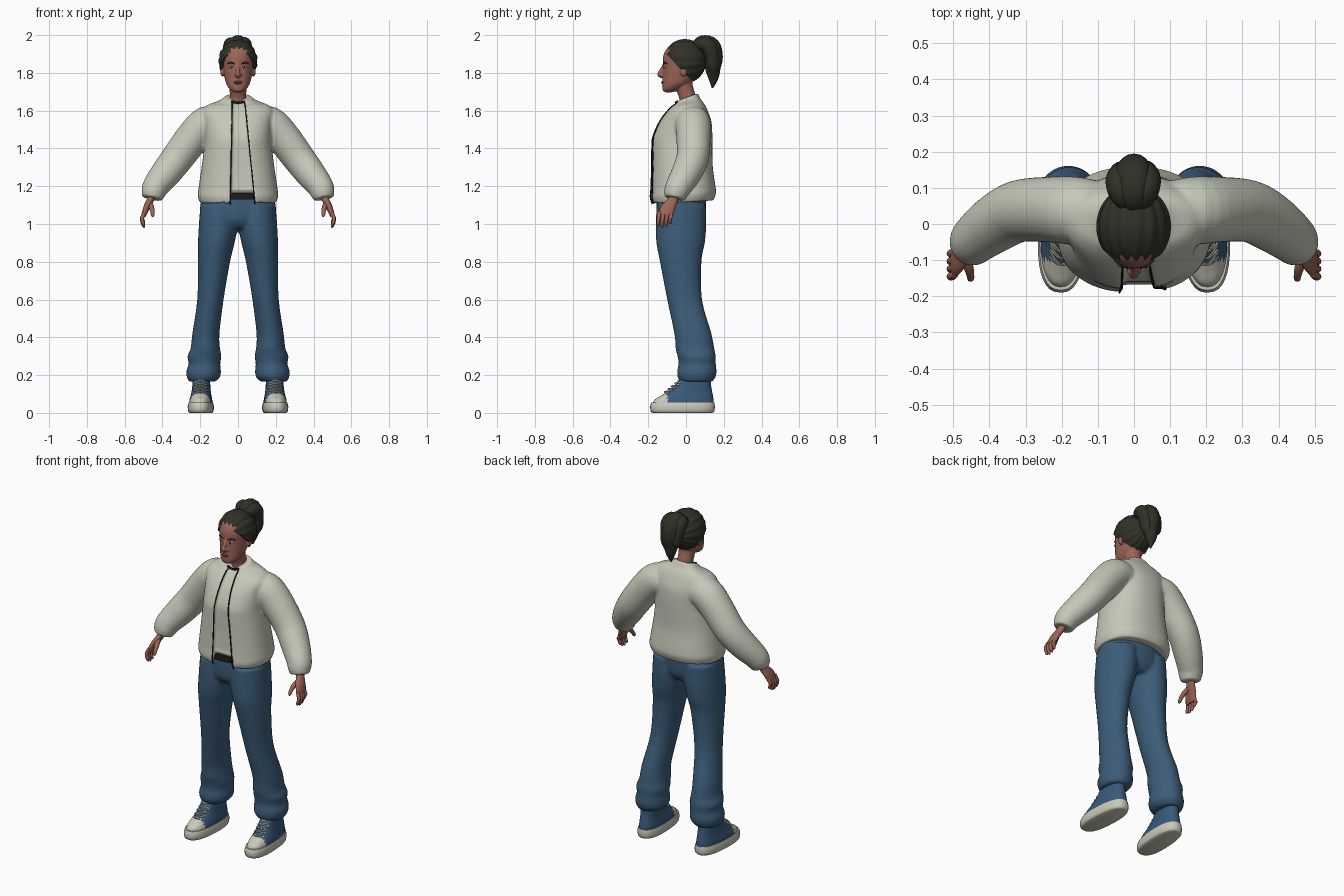
import bpy, bmesh, math
from mathutils import Vector, Matrix

old = bpy.data.objects.get("Cube")
if old:
    bpy.data.objects.remove(old, do_unlink=True)


def material(name, *rgb):
    m = bpy.data.materials.new(name)
    m.use_nodes = True
    m.diffuse_color = (*rgb, 1)
    bsdf = m.node_tree.nodes["Principled BSDF"]
    bsdf.inputs["Base Color"].default_value = (*rgb, 1)
    bsdf.inputs["Roughness"].default_value = 0.8
    return m


HAIR = material("dark hair", .03, .03, .021)
SKIN = material("skin", .34, .13, .095)
CLOTH = material("pale cloth", .56, .58, .48)
DENIM = material("blue denim", .045, .108, .19)
CANVAS = material("blue canvas", .04, .1, .19)
RUBBER = material("pale rubber", .58, .58, .49)
BLACK = material("black trim", .012, .012, .012)
WHITE = material("eye white", .6, .62, .65)
LIP = material("lips", .24, .075, .06)


# Shared helpers
def spline(rows, k=4):
    """Smooth interpolation through rows of parameters."""
    out = []
    for i in range(len(rows) - 1):
        a, b, c, d = (rows[max(0, min(len(rows) - 1, i + j))] for j in (-1, 0, 1, 2))
        for s in range(k):
            t = s / k
            out.append(tuple(q + .5 * t * (r - p + t * (2 * p - 5 * q + 4 * r - w
                       + t * (3 * (q - r) + w - p))) for p, q, r, w in zip(a, b, c, d)))
    return out + [tuple(rows[-1])]


def bridge(bm, rings):
    loops = [[bm.verts.new(p) for p in ring] for ring in rings]
    n = len(loops[0])
    for a, b in zip(loops, loops[1:]):
        for i in range(n):
            bm.faces.new((a[i], a[(i + 1) % n], b[(i + 1) % n], b[i]))
    bm.faces.new(loops[0][::-1])
    bm.faces.new(loops[-1])


def loft(bm, rows, n=28, cx=0, e=1, k=4):
    """Level sections: z, half width, front y, back y, centre x."""
    rings = []
    for z, rx, yf, yb, x in spline(rows, k):
        ring = []
        for i in range(n):
            a = math.tau * i / n
            s, c = math.sin(a), math.cos(a)
            ring.append((x + cx + rx * math.copysign(abs(s) ** e, s),
                         (yf + yb) / 2 - (yb - yf) / 2 * math.copysign(abs(c) ** e, c), z))
        rings.append(ring)
    bridge(bm, rings)


def tube(bm, rows, n=12, side=1, ref=(0, 1, 0), k=4):
    """Sections across a path: x, y, z, two radii."""
    rows = spline([(r[0] * side, *r[1:4], r[4] if len(r) > 4 else r[3]) for r in rows], k)
    rings = []
    for i, r in enumerate(rows):
        p = Vector(r[:3])
        t = Vector(rows[min(i + 1, len(rows) - 1)][:3]) - Vector(rows[max(i - 1, 0)][:3])
        u = Vector(ref).cross(t).normalized()
        v = t.cross(u).normalized()
        rings.append([p + u * r[3] * math.cos(math.tau * j / n)
                      + v * r[4] * math.sin(math.tau * j / n) for j in range(n)])
    bridge(bm, rings)


def ball(bm, loc, size):
    bmesh.ops.create_uvsphere(bm, u_segments=20, v_segments=12, radius=1,
                              matrix=Matrix.Translation(loc) @ Matrix.Diagonal((*size, 1)))


def finish(name, bm, *mats, rule=None, fuse=0, sharp=60):
    bmesh.ops.recalc_face_normals(bm, faces=bm.faces)
    for f in bm.faces:
        f.smooth = True
        if rule:
            f.material_index = rule(f.calc_center_median())
    me = bpy.data.meshes.new(name)
    bm.to_mesh(me)
    bm.free()
    me.set_sharp_from_angle(angle=math.radians(sharp))
    for m in mats:
        me.materials.append(m)
    ob = bpy.data.objects.new(name, me)
    bpy.context.collection.objects.link(ob)
    if fuse:
        mod = ob.modifiers.new("fuse", 'REMESH')
        mod.mode, mod.voxel_size, mod.use_smooth_shade = 'VOXEL', fuse, True
        mod = ob.modifiers.new("soften", 'SMOOTH')
        mod.factor, mod.iterations = .5, 4
    return ob


# Jeans: two legs fused with the hips
bm = bmesh.new()
leg = [(.165, .07, -.03, .14, .19), (.19, .088, -.045, .157, .183), (.22, .092, -.047, .162, .182),
       (.26, .084, -.04, .158, .178), (.3, .09, -.045, .158, .178), (.34, .078, -.055, .15, .173),
       (.42, .072, -.062, .135, .17), (.6, .07, -.1, .085, .146), (.8, .085, -.138, .082, .127),
       (.9, .097, -.157, .1, .115), (1, .104, -.16, .108, .103), (1.1, .1, -.155, .105, .1)]
for s in (1, -1):
    loft(bm, [(*r[:4], r[4] * s) for r in leg])
loft(bm, [(.975, .15, -.12, .07, 0), (1.03, .198, -.155, .102, 0), (1.15, .195, -.155, .108, 0)])
finish("jeans", bm, DENIM, fuse=.009)

# Belt
bm = bmesh.new()
loft(bm, [(1.13, .185, -.168, .11, 0), (1.165, .185, -.168, .11, 0)], k=1)
finish("belt", bm, BLACK)

# Jacket: body with the shirt panel set back between its front edges, and sleeves
body = [(1.115, .203, -.18, .145, .01), (1.15, .213, -.19, .158, .01), (1.19, .209, -.187, .157, .004),
        (1.3, .193, -.183, .142, 0), (1.4, .18, -.182, .14, 0), (1.46, .176, -.177, .14, 0),
        (1.54, .182, -.142, .135, 0), (1.595, .19, -.102, .117, 0), (1.63, .16, -.072, .097, .005),
        (1.65, .1, -.056, .075, .015), (1.672, .07, -.05, .062, .02)]
E = .87
rings, right_edge, left_edge = [], [], []
for z, rx, yf, yb, tilt in spline(body):
    xl, xr = .035 + .1 * (1.66 - z), .03 + .02 * (1.66 - z)
    start = math.asin((xl / rx) ** (1 / E))
    stop = math.tau - math.asin((xr / rx) ** (1 / E))
    ring = []
    for i in range(45):
        a = start + (stop - start) * i / 44
        s, c = math.sin(a), math.cos(a)
        c = math.copysign(abs(c) ** E, c)
        ring.append((rx * math.copysign(abs(s) ** E, s), (yf + yb) / 2 - (yb - yf) / 2 * c, z - tilt * c))
    left_edge.append((*ring[0], .0035))
    right_edge.append((*ring[-1], .0035))
    for i in range(7):
        x = -xr + .003 + (xl + xr - .006) * i / 6
        ring.append((x, yf + .022, max(z - tilt, 1.165 + (z - 1.115) * .44)))
    rings.append(ring)
bm = bmesh.new()
bridge(bm, rings)
sleeve = [(.1, .035, 1.53, .085), (.165, .037, 1.53, .094), (.235, .04, 1.463, .091), (.32, .035, 1.35, .086),
          (.385, .0, 1.265, .08), (.435, -.038, 1.2, .07), (.448, -.053, 1.165, .064), (.455, -.06, 1.135, .053)]
for s in (1, -1):
    tube(bm, sleeve, n=24, side=s)
finish("jacket", bm, CLOTH, fuse=.007)
bm = bmesh.new()
for edge in (left_edge, right_edge):
    tube(bm, edge, n=6, ref=(1, 0, 0), k=1)
tube(bm, [(-.036, -.046, 1.648, .006), (0, -.054, 1.642, .006), (.036, -.046, 1.648, .006)], n=8)
finish("jacket_zip", bm, BLACK)

# Hands
for s, label in ((1, "left"), (-1, "right")):
    bm = bmesh.new()
    tube(bm, [(.45, -.055, 1.17, .022, .026), (.465, -.07, 1.125, .019, .027), (.485, -.095, 1.085, .017, .038),
              (.497, -.11, 1.05, .013, .038), (.498, -.112, 1.035, .006, .03)], n=16, side=s)
    for i in range(4):
        y, drop = -.14 + i * .021, (.007, 0, .005, .02)[i]
        tube(bm, [(.494, y, 1.065, .009), (.507, y - .004, 1.035, .0105), (.507, y - .007, 1.01 + drop, .0095),
                  (.499, y - .006, .988 + drop, .008), (.496, y - .005, .98 + drop, .002)], n=10, side=s, k=2)
    tube(bm, [(.468, -.085, 1.11, .013), (.458, -.118, 1.09, .014), (.453, -.14, 1.065, .011),
              (.452, -.152, 1.045, .009), (.452, -.156, 1.037, .002)], n=10, side=s, k=2)
    finish(label + "_hand", bm, SKIN)

# Shoes: sole, upper with pale toe cap, laces
for s, label in ((1, "left"), (-1, "right")):
    parts = []
    bm = bmesh.new()
    loft(bm, [(0, .058, -.175, .14, 0), (.008, .066, -.187, .15, 0), (.035, .068, -.19, .153, 0),
              (.055, .063, -.183, .15, 0)], n=36, e=.8, k=2)
    parts.append(finish(label + "_shoe_sole", bm, RUBBER))
    bm = bmesh.new()
    loft(bm, [(.045, .061, -.178, .147, 0), (.07, .059, -.166, .146, 0), (.09, .055, -.135, .143, 0),
              (.115, .05, -.095, .138, 0), (.145, .047, -.06, .133, 0), (.185, .046, -.03, .13, 0)], n=36, e=.85)
    parts.append(finish(label + "_shoe_upper", bm, CANVAS, RUBBER, rule=lambda c: int(c.y < -.1 and c.z < .105)))
    bm = bmesh.new()
    for i in range(5):
        y, z = -.112 + i * .018, .108 + i * .015
        for d in (1, -1):
            tube(bm, [(-.033 * d, y + .022, z - .006, .0035), (0, y - .002, z + .004, .0035),
                      (.033 * d, y + .034, z + .008, .0035)], n=6)
    parts.append(finish(label + "_shoe_laces", bm, RUBBER))
    for p in parts:
        p.location.x = .196 * s
        p.rotation_euler.z = .05 * s

# Neck and head with nose and ears
bm = bmesh.new()
tube(bm, [(0, .015, 1.6, .05), (0, .008, 1.67, .044), (0, -.01, 1.73, .046), (0, -.015, 1.79, .05)], n=20)
loft(bm, [(1.697, .016, -.108, -.075, 0), (1.705, .034, -.122, -.05, 0), (1.725, .053, -.126, -.01, 0),
          (1.75, .065, -.125, .03, 0), (1.79, .074, -.123, .06, 0), (1.83, .079, -.122, .08, 0),
          (1.88, .082, -.122, .085, 0), (1.92, .074, -.108, .075, 0), (1.95, .05, -.075, .05, 0)], n=32, e=.95)
tube(bm, [(0, -.112, 1.85, .008), (0, -.125, 1.825, .009), (0, -.137, 1.8, .012),
          (0, -.139, 1.79, .013), (0, -.128, 1.778, .008)], ref=(1, 0, 0))
for s in (1, -1):
    ball(bm, (.011 * s, -.13, 1.789), (.009, .01, .008))
    ball(bm, (.083 * s, -.012, 1.81), (.011, .019, .03))
finish("head", bm, SKIN, fuse=.0045)

# Eyes, irises, brows and lips
bm = bmesh.new()
for s in (1, -1):
    ball(bm, (.034 * s, -.111, 1.832), (.014, .009, .0065))
finish("eyes", bm, WHITE)
bm = bmesh.new()
for s in (1, -1):
    ball(bm, (.033 * s, -.1175, 1.832), (.0048, .004, .0055))
finish("irises", bm, BLACK)
bm = bmesh.new()
for s in (1, -1):
    tube(bm, [(.017, -.12, 1.847, .003), (.036, -.115, 1.854, .004), (.056, -.1, 1.849, .002)], n=8, side=s)
finish("brows", bm, HAIR)
bm = bmesh.new()
ball(bm, (0, -.121, 1.753), (.023, .009, .005))
ball(bm, (0, -.121, 1.745), (.02, .009, .006))
finish("lips", bm, LIP)

# Hair swept back: a ridged cap cut along the hairline
bm = bmesh.new()
bmesh.ops.create_uvsphere(bm, u_segments=96, v_segments=40, radius=1)
for v in bm.verts:
    x, z, y = v.co
    ridge = 1 + .022 * math.sin(15 * math.atan2(x, z)) * math.hypot(x, z)
    v.co = (x * .102 * ridge, -.007 + y * .113 * ridge, 1.862 + z * .115 * ridge)
cut = bmesh.ops.bisect_plane(bm, geom=bm.verts[:] + bm.edges[:] + bm.faces[:], dist=1e-5,
                             plane_co=(0, -.115, 1.912), plane_no=(0, 1.05, 1), clear_inner=True)
bmesh.ops.holes_fill(bm, edges=[e for e in cut["geom_cut"] if isinstance(e, bmesh.types.BMEdge)])
finish("hair_cap", bm, HAIR)

# Ponytail locks and tie
bm = bmesh.new()
for x, r, tip in ((-.036, .75, .05), (0, 1, 0), (.03, .8, .025), (-.012, .85, .02)):
    back = .008 * math.cos(x * 60)
    tube(bm, [(x * .4, .05, 1.935, .03 * r), (x, .085, 1.953, .045 * r), (x * 1.1, .122 + back, 1.938, .052 * r),
              (x, .14 + back, 1.885, .047 * r), (x * .9, .142, 1.83 + tip * .3, .042 * r),
              (x * .6, .145, 1.775 + tip, .028 * r), (x * .3, .14, 1.72 + tip, .004)], n=16, ref=(1, 0, 0))
finish("ponytail", bm, HAIR)
bm = bmesh.new()
tube(bm, [(0, .066, 1.94, .042), (0, .078, 1.945, .045), (0, .09, 1.95, .042)], n=20, ref=(1, 0, 0))
finish("hair_tie", bm, BLACK)
